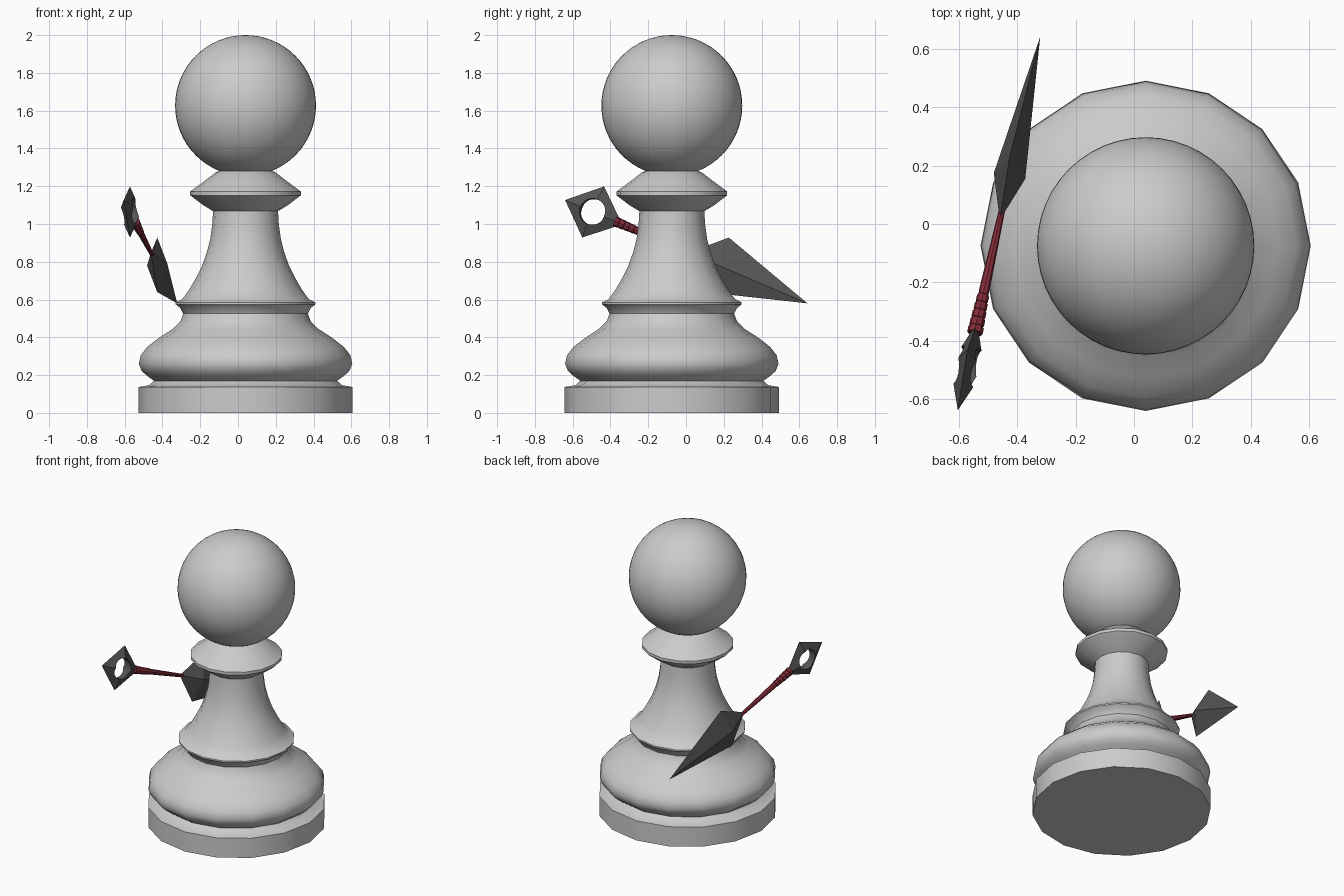
import bpy, bmesh, math
from mathutils import Vector, Matrix

if "Cube" in bpy.data.objects:
    bpy.data.objects.remove(bpy.data.objects["Cube"])

AXIS = (0.04, -0.075)


def material(name, rgb):
    m = bpy.data.materials.new(name)
    m.diffuse_color = (*rgb, 1)
    m.use_nodes = True
    m.node_tree.nodes["Principled BSDF"].inputs["Base Color"].default_value = m.diffuse_color
    return m


def add_object(name, bm, mat=None, matrix=None):
    bmesh.ops.recalc_face_normals(bm, faces=bm.faces)
    me = bpy.data.meshes.new(name)
    bm.to_mesh(me)
    bm.free()
    ob = bpy.data.objects.new(name, me)
    bpy.context.collection.objects.link(ob)
    if matrix:
        ob.matrix_world = matrix
    if mat:
        me.materials.append(mat)
    return ob


def lathe(name, profile, sides, mat=None, matrix=None):
    bm = bmesh.new()
    rings = []
    for r, z in profile:
        rings.append([bm.verts.new((r * math.cos(i * math.tau / sides),
                                    r * math.sin(i * math.tau / sides), z))
                      for i in range(sides)])
    for a, b in zip(rings, rings[1:]):
        for i in range(sides):
            j = (i + 1) % sides
            bm.faces.new((a[i], a[j], b[j], b[i]))
    bm.faces.new(rings[0][::-1])
    bm.faces.new(rings[-1])
    return add_object(name, bm, mat, matrix)


def bipyramid(name, z0, zmid, z1, hx, hy, mat, matrix):
    bm = bmesh.new()
    ends = [bm.verts.new((0, 0, z)) for z in (z0, z1)]
    mid = [bm.verts.new((x, y, zmid)) for x, y in ((hx, 0), (0, hy), (-hx, 0), (0, -hy))]
    for e in ends:
        for i in range(4):
            bm.faces.new((e, mid[i], mid[(i + 1) % 4]))
    return add_object(name, bm, mat, matrix)


def smooth(ob, degrees):
    bpy.ops.object.select_all(action='DESELECT')
    ob.select_set(True)
    bpy.context.view_layer.objects.active = ob
    bpy.ops.object.shade_smooth_by_angle(angle=math.radians(degrees))


# Pawn body: 16-sided turned profile
body_profile = [
    (0.567, 0), (0.567, 0.137), (0.51, 0.147), (0.485, 0.17), (0.52, 0.195),
    (0.55, 0.222), (0.565, 0.26), (0.555, 0.305), (0.52, 0.35), (0.455, 0.4),
    (0.385, 0.445), (0.345, 0.485), (0.33, 0.525), (0.345, 0.555), (0.37, 0.575),
    (0.37, 0.585), (0.335, 0.602), (0.3, 0.65), (0.265, 0.71), (0.23, 0.78),
    (0.205, 0.85), (0.187, 0.92), (0.176, 1.0), (0.172, 1.068), (0.225, 1.1),
    (0.293, 1.152), (0.293, 1.172), (0.225, 1.222), (0.16, 1.272), (0.13, 1.285)]
body = lathe("pawn_body", body_profile, 16, None, Matrix.Translation((*AXIS, 0)))
smooth(body, 40)

# Pawn head
bm = bmesh.new()
bmesh.ops.create_uvsphere(bm, u_segments=48, v_segments=32, radius=0.373)
head = add_object("pawn_head", bm, None, Matrix.Translation((*AXIS, 1.627)))
smooth(head, 40)

# Dagger frame: local z runs from pommel end to blade tip
end, tip = Vector((-0.605, -0.64, 1.127)), Vector((-0.322, 0.643, 0.58))
d = (tip - end).normalized()
across = Vector((0, -d.z, d.y)).normalized()
normal = across.cross(d)
frame = Matrix((normal, across, d)).transposed().to_4x4()
frame.translation = end
length = (tip - end).length

steel = material("dark_steel", (0.09, 0.09, 0.09))
red = material("red_wrap", (0.22, 0.025, 0.04))

# Blade
bipyramid("dagger_blade", 0.725, 0.893, length, 0.055, 0.157, steel, frame)

# Pommel with a round hole bored through it
pommel = bipyramid("dagger_pommel", 0, 0.165, 0.335, 0.06, 0.147, steel, frame)
bm = bmesh.new()
bmesh.ops.create_cone(bm, cap_ends=True, segments=24, radius1=0.07, radius2=0.07, depth=0.4)
cutter = add_object("hole_cutter", bm, None,
                    frame @ Matrix.Translation((0, 0, 0.165)) @ Matrix.Rotation(math.pi / 2, 4, 'Y'))
cutter.hide_render = True
mod = pommel.modifiers.new("hole", 'BOOLEAN')
mod.operation = 'DIFFERENCE'
mod.object = cutter
mod.solver = 'EXACT'
bpy.context.view_layer.update()
bpy.context.view_layer.objects.active = pommel
bpy.ops.object.modifier_apply(modifier="hole")
bpy.data.objects.remove(cutter)

# Tapered handle with wrap ridges near the pommel
wrap = []
for i in range(5):
    z, r = 0.295 + i * 0.03, 0.027 - i * 0.0015
    wrap += [(r, z), (r, z + 0.022), (r - 0.004, z + 0.026)]
lathe("dagger_handle", wrap + [(0.018, 0.46), (0.011, 0.76)], 8, red, frame)
